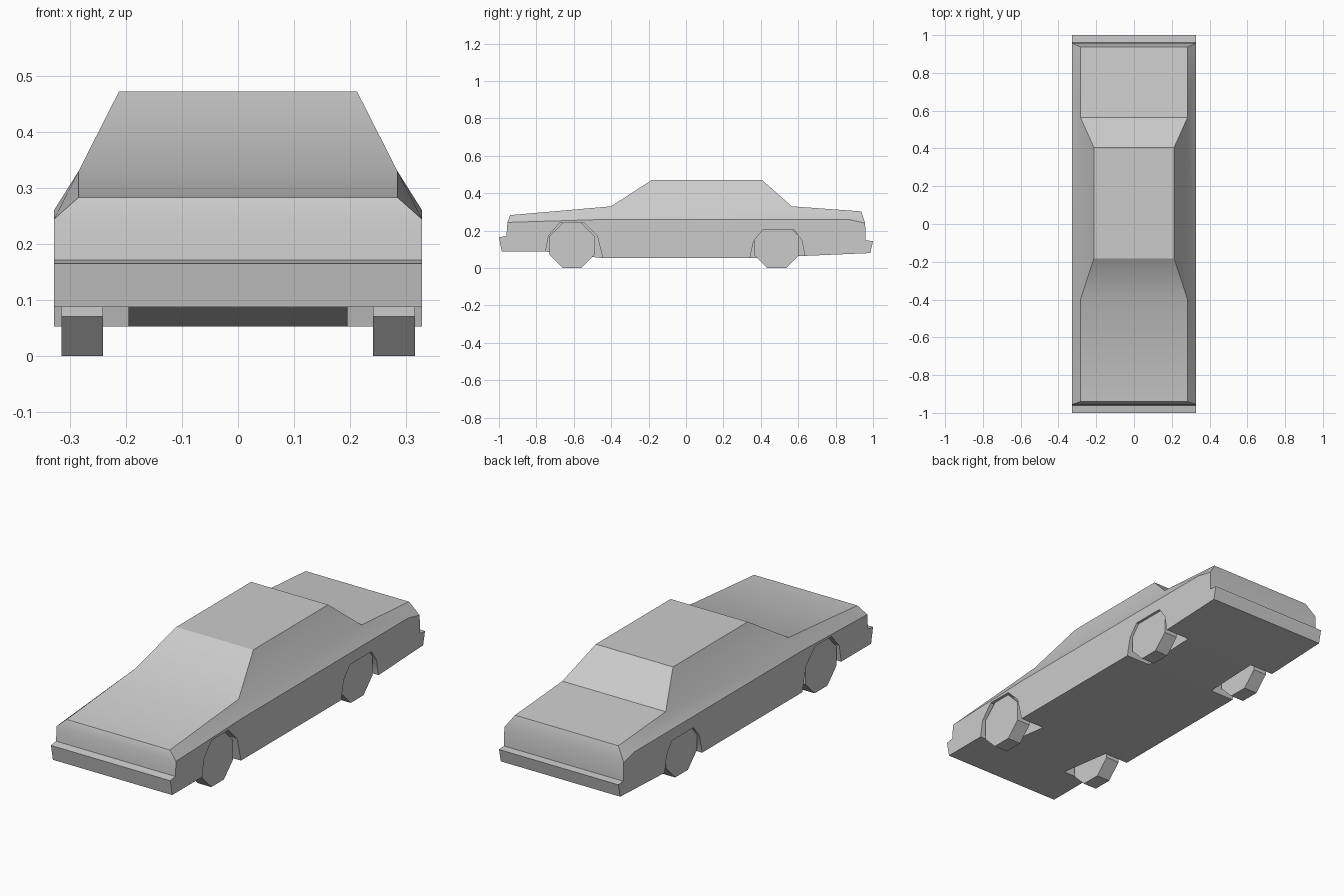
import bpy, bmesh, math

cube = bpy.data.objects.get("Cube")
if cube:
    bpy.data.objects.remove(cube, do_unlink=True)

# One plain grey paint for the whole car
grey = bpy.data.materials.new("grey")
grey.use_nodes = True
COLOUR = (0.6, 0.6, 0.6, 1)
grey.diffuse_color = COLOUR
grey.node_tree.nodes["Principled BSDF"].inputs["Base Color"].default_value = COLOUR

HALF, BELT, ROOF = 0.328, 0.284, 0.212   # half widths at each level
ARCH_INNER = 0.195


def make_object(name, bm):
    bmesh.ops.recalc_face_normals(bm, faces=bm.faces)
    mesh = bpy.data.meshes.new(name)
    bm.to_mesh(mesh)
    bm.free()
    obj = bpy.data.objects.new(name, mesh)
    bpy.context.collection.objects.link(obj)
    mesh.materials.append(grey)
    return obj


def prism(name, profile, x0, x1):
    """Extrude a (y, z) outline from x0 to x1."""
    bm = bmesh.new()
    face = bm.faces.new([bm.verts.new((x0, y, z)) for y, z in profile])
    ext = bmesh.ops.extrude_face_region(bm, geom=[face])["geom"]
    verts = [v for v in ext if isinstance(v, bmesh.types.BMVert)]
    bmesh.ops.translate(bm, verts=verts, vec=(x1 - x0, 0, 0))
    return make_object(name, bm)


# Body outlines as (y, z): lower side with bumpers, belt line and roof
lower = [(-0.44, 0.26), (-0.955, 0.244), (-0.96, 0.171), (-1, 0.165),
         (-0.985, 0.088), (-0.75, 0.088), (-0.445, 0.053), (0.35, 0.053),
         (0.985, 0.08), (1, 0.145), (0.96, 0.147), (0.958, 0.24), (0.87, 0.26)]
belt = [(-0.94, 0.283), (-0.4, 0.33), (0.565, 0.33), (0.937, 0.303)]
roof = [(-0.182, 0.472), (0.405, 0.472)]

bm = bmesh.new()


def pair(outline, x):
    return [[bm.verts.new((s * x, y, z)) for y, z in outline] for s in (-1, 1)]


low, mid, top = pair(lower, HALF), pair(belt, BELT), pair(roof, ROOF)


def across(a, i, b, j):
    bm.faces.new((a[0][i], a[1][i], b[1][j], b[0][j]))


# Sides: door panel, shoulder facets and cabin glass
for lo, mi, to in zip(low, mid, top):
    bm.faces.new(lo)
    bm.faces.new((lo[1], lo[0], mi[1], mi[0]))
    bm.faces.new((lo[0], lo[-1], mi[2], mi[1]))
    bm.faces.new((lo[-1], lo[-2], mi[3], mi[2]))
    bm.faces.new((mi[1], mi[2], to[1], to[0]))
# Bumpers, nose, tail and floor
for i in range(1, len(lower) - 2):
    across(low, i, low, i + 1)
across(low, 1, mid, 0)
across(low, -2, mid, 3)
# Bonnet, windscreen, roof, rear window and boot
across(mid, 0, mid, 1)
across(mid, 1, top, 0)
across(top, 0, top, 1)
across(top, 1, mid, 2)
across(mid, 2, mid, 3)
body = make_object("body", bm)

# Wheel arches cut into the body
arches = {
    "front": [(-0.755, 0.03), (-0.75, 0.088), (-0.735, 0.172), (-0.675, 0.242),
              (-0.545, 0.242), (-0.475, 0.172), (-0.445, 0.053), (-0.44, 0.03)],
    "rear": [(0.335, 0.03), (0.342, 0.053), (0.362, 0.145), (0.41, 0.203),
             (0.58, 0.203), (0.62, 0.145), (0.635, 0.065), (0.64, 0.03)],
}
bpy.context.view_layer.objects.active = body
for end, outline in arches.items():
    for side, s in (("left", 1), ("right", -1)):
        cutter = prism(f"{end}_{side}_arch_cutter", outline,
                       s * ARCH_INNER, s * (HALF + 0.1))
        cutter.hide_render = True
        mod = body.modifiers.new("arch", 'BOOLEAN')
        mod.operation, mod.solver, mod.object = 'DIFFERENCE', 'EXACT', cutter
        bpy.ops.object.modifier_apply(modifier=mod.name)
        bpy.data.objects.remove(cutter, do_unlink=True)

# Soft shading across the gentle creases
bpy.ops.object.select_all(action='DESELECT')
body.select_set(True)
bpy.ops.object.shade_smooth_by_angle(angle=math.radians(30))

# Octagonal wheels resting on a flat side
WHEEL = 0.12
for end, y in (("front", -0.61), ("rear", 0.485)):
    angles = [math.radians(22.5 + 45 * k) for k in range(8)]
    r = WHEEL / math.cos(math.radians(22.5))
    outline = [(y + r * math.cos(a), WHEEL + r * math.sin(a)) for a in angles]
    for side, s in (("left", 1), ("right", -1)):
        prism(f"{end}_{side}_wheel", outline, s * 0.241, s * 0.315)
